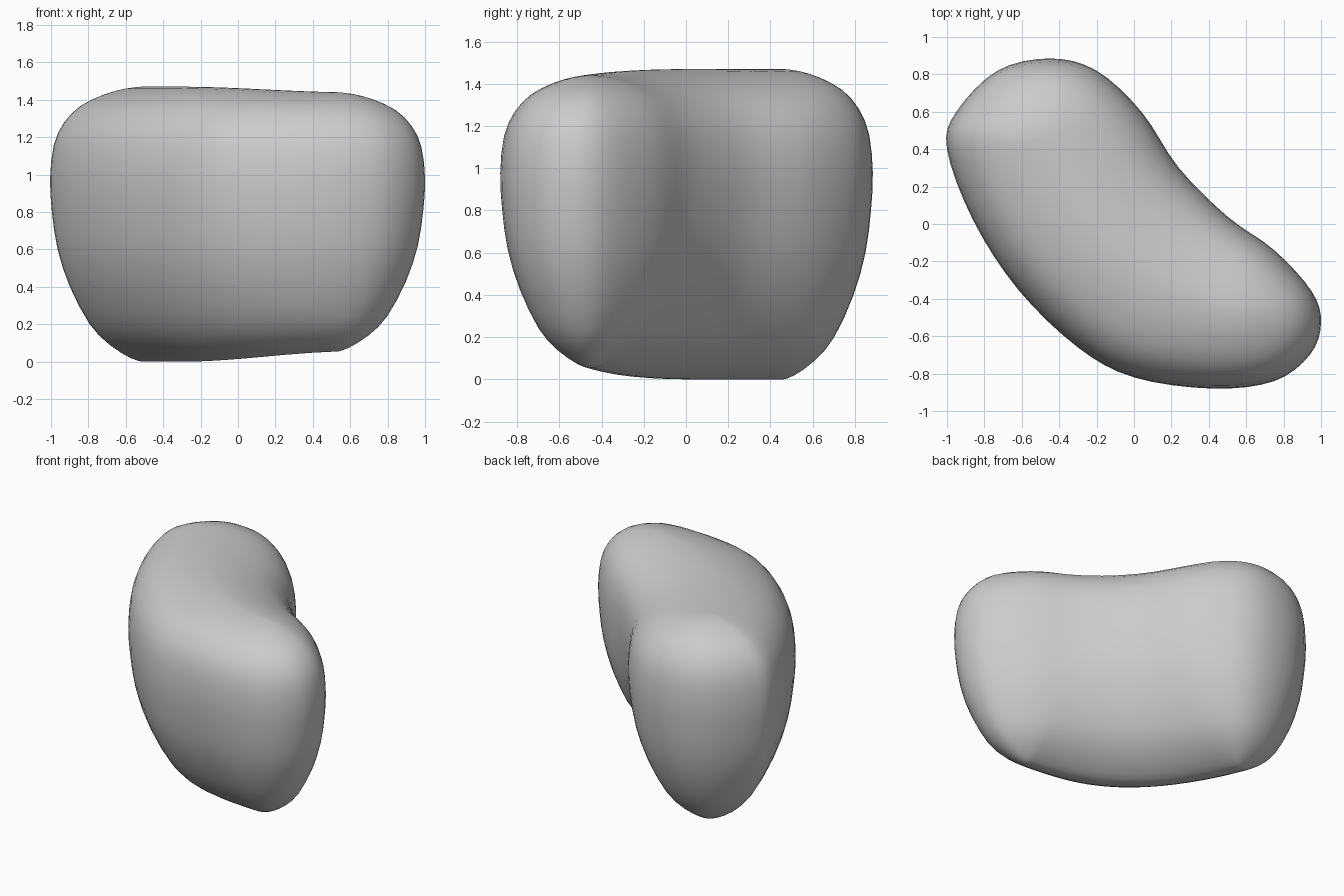
import bpy
import bmesh
from mathutils import Vector

cube = bpy.data.objects.get("Cube")
if cube:
    bpy.data.objects.remove(cube, do_unlink=True)


def smooth_path(points, steps, closed):
    """Catmull-Rom curve through the points."""
    pts = [Vector(p) for p in points]
    n = len(pts)
    pick = (lambda i: pts[i % n]) if closed else (lambda i: pts[min(max(i, 0), n - 1)])
    out = []
    for i in range(n if closed else n - 1):
        a, b, c, d = (pick(i + k) for k in (-1, 0, 1, 2))
        for s in range(steps):
            t = s / steps
            out.append((b * 2 + (c - a) * t + (a * 2 - b * 5 + c * 4 - d) * t ** 2
                        + (b * 3 - a - c * 3 + d) * t ** 3) / 2)
    if not closed:
        out.append(pts[-1])
    return out


# Kidney outline seen in plan, at the widest height
outline = smooth_path([
    (-1, 0.4), (-0.95, 0.6), (-0.73, 0.82), (-0.45, 0.885), (-0.2, 0.82),
    (0.04, 0.6), (0.24, 0.3), (0.5, 0.04), (0.75, -0.14), (0.95, -0.36),
    (1, -0.53), (0.94, -0.7), (0.75, -0.84), (0.42, -0.88), (0, -0.82),
    (-0.3, -0.66), (-0.62, -0.35), (-0.86, 0.02)], 4, True)

# Bent centre line that the outline shrinks towards
start, bend, end = Vector((-0.5, 0.45)), Vector((-0.17, -0.36)), Vector((0.52, -0.45))
spine = [start * (1 - t) ** 2 + bend * 2 * t * (1 - t) + end * t ** 2
         for t in (i / 200 for i in range(201))]
feet = [min(spine, key=lambda s: (s - p).length) for p in outline]

# Egg-like side profile: swell of the outline against height
profile = smooth_path([
    (0.03, 0), (0.15, 0.02), (0.37, 0.09), (0.58, 0.2), (0.79, 0.4), (0.92, 0.6),
    (0.98, 0.8), (1, 0.98), (0.96, 1.16), (0.85, 1.28), (0.67, 1.37),
    (0.42, 1.43), (0.2, 1.46), (0.03, 1.47)], 2, False)
HEIGHT = 1.47


def place(foot, rim, swell, z):
    """Point on the body; the underside rises and the top drops towards +x."""
    p = foot.lerp(rim, swell)
    s = min(max((p.x + 0.3) / 0.9, 0), 1)
    s = s * s * (3 - 2 * s)
    low, high = 0.055 * s, HEIGHT - 0.03 * s
    return p.x, p.y, low + z / HEIGHT * (high - low)


bm = bmesh.new()
rings = [[bm.verts.new(place(f, o, swell, z)) for f, o in zip(feet, outline)]
         for swell, z in profile]
count = len(outline)
for lower, upper in zip(rings, rings[1:]):
    for i in range(count):
        j = (i + 1) % count
        bm.faces.new((lower[i], lower[j], upper[j], upper[i]))
caps = [bm.faces.new(rings[0]), bm.faces.new(rings[-1])]
bmesh.ops.triangulate(bm, faces=caps)
bmesh.ops.recalc_face_normals(bm, faces=bm.faces)
for face in bm.faces:
    face.smooth = True

mesh = bpy.data.meshes.new("kidney_body")
bm.to_mesh(mesh)
bm.free()
body = bpy.data.objects.new("kidney_body", mesh)
bpy.context.collection.objects.link(body)

# Single plain grey
grey = bpy.data.materials.new("light_grey")
grey.use_nodes = True
colour = (0.6, 0.6, 0.6, 1)
grey.diffuse_color = colour
grey.node_tree.nodes["Principled BSDF"].inputs["Base Color"].default_value = colour
mesh.materials.append(grey)
